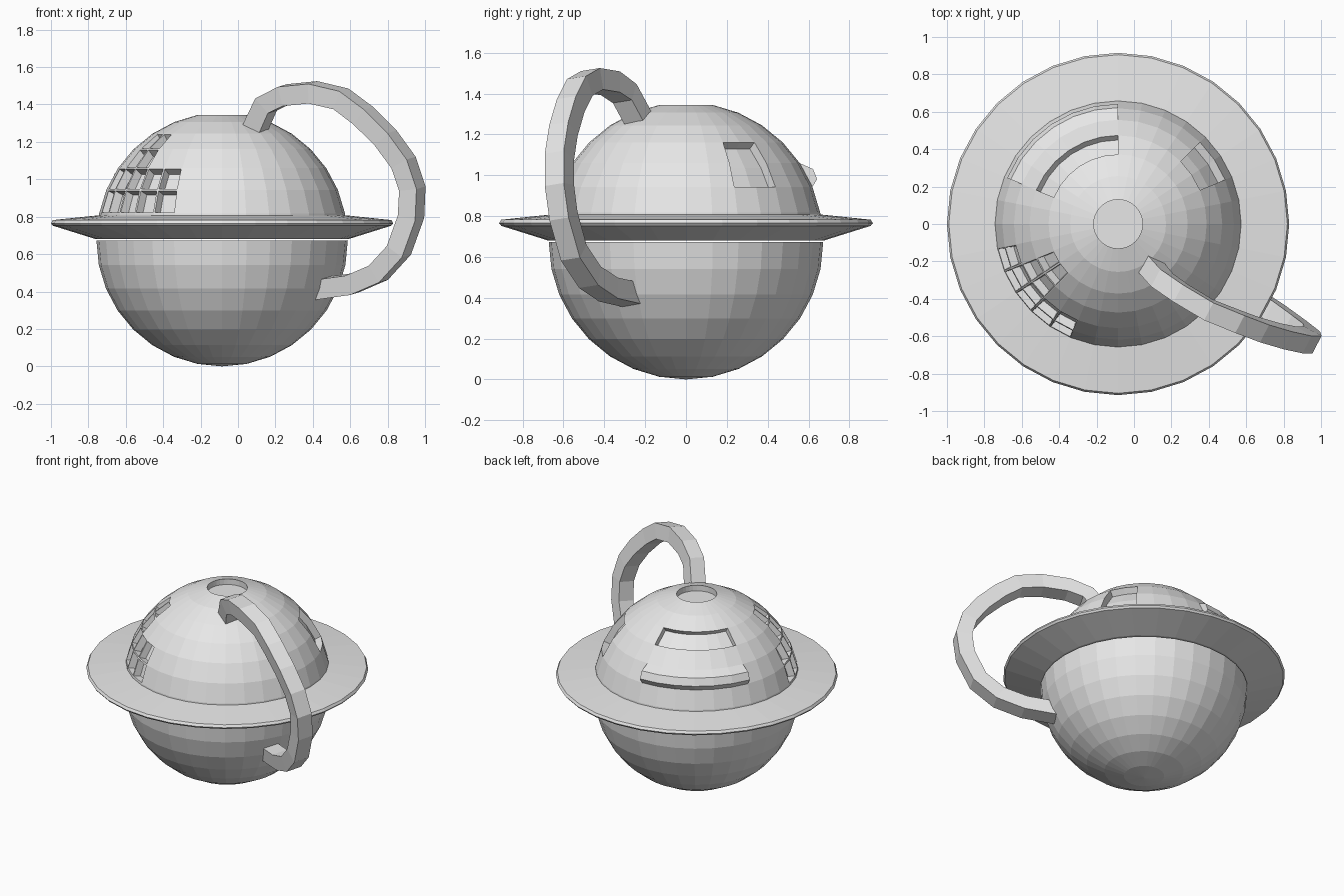
import bpy, bmesh, math
from mathutils import Vector

if "Cube" in bpy.data.objects:
    bpy.data.objects.remove(bpy.data.objects["Cube"])

SEG = 32
STEP = math.pi / 16          # polar step of the sphere halves
AXIS_X = -0.085              # vertical axis of the round body

grey = bpy.data.materials.new("light grey")
grey.diffuse_color = (0.8, 0.8, 0.8, 1)
grey.use_nodes = True
grey.node_tree.nodes["Principled BSDF"].inputs["Base Color"].default_value = grey.diffuse_color


def finish(bm, name, x=0.0):
    bmesh.ops.recalc_face_normals(bm, faces=bm.faces[:])
    mesh = bpy.data.meshes.new(name)
    bm.to_mesh(mesh)
    bm.free()
    mesh.materials.append(grey)
    ob = bpy.data.objects.new(name, mesh)
    ob.location.x = x
    bpy.context.collection.objects.link(ob)
    return ob


def lathe(profile, closed=False):
    """Revolve (radius, z) points; returns bmesh, rings and faces by (band, segment)."""
    bm = bmesh.new()
    rings = []
    for r, z in profile:
        rings.append([bm.verts.new((r * math.cos(2 * math.pi * j / SEG),
                                    r * math.sin(2 * math.pi * j / SEG), z))
                      for j in range(SEG)])
    faces = {}
    count = len(rings) if closed else len(rings) - 1
    for k in range(count):
        a, b = rings[k], rings[(k + 1) % len(rings)]
        for j in range(SEG):
            n = (j + 1) % SEG
            faces[k, j] = bm.faces.new((a[j], b[j], b[n], a[n]))
    return bm, rings, faces


def extrude(bm, group):
    res = bmesh.ops.extrude_face_region(bm, geom=group)
    bmesh.ops.delete(bm, geom=[f for f in group if f.is_valid], context='FACES_ONLY')
    return [g for g in res["geom"] if isinstance(g, bmesh.types.BMVert)]


def patch(faces, bands, segments):
    return [faces[k, j] for k in bands for j in segments]


# Lower hull: half sphere with closed pole
R, CZ = 0.672, 0.672
bm, rings, _ = lathe([(R * math.sin(k * STEP), CZ + R * math.cos(k * STEP)) for k in range(8, 16)])
pole = bm.verts.new((0, 0, CZ - R))
for j in range(SEG):
    bm.faces.new((rings[-1][j], pole, rings[-1][(j + 1) % SEG]))
finish(bm, "lower_hull", AXIS_X)

# Upper dome; band index k covers polar steps k+1 to k+2
R, CZ = 0.67, 0.687
centre = Vector((0, 0, CZ))
bm, rings, faces = lathe([(R * math.sin(k * STEP), CZ + R * math.cos(k * STEP)) for k in range(1, 9)])

# Sunken round hatch on top
cap = bm.faces.new(rings[0])
for v in extrude(bm, [cap]):
    v.co.z -= 0.04

# Sunken rear slot and right window
for bands, segments, depth in [((2,), range(8, 14), 0.035), ((3, 4), range(2, 4), 0.045)]:
    for v in extrude(bm, patch(faces, bands, segments)):
        v.co -= (v.co - centre).normalized() * depth

# Raised rear ledge
for v in extrude(bm, patch(faces, (4,), range(8, 14))):
    r, z = (0.622, 1.03) if v.co.z > 1.0 else (0.642, 0.98)
    flat = Vector((v.co.x, v.co.y)).normalized() * r
    v.co = (flat.x, flat.y, z)

# Grid of small sunken cells at front left
cells = patch(faces, (4, 5), range(17, 22)) + patch(faces, (2, 3), range(18, 20))
for f in bmesh.ops.inset_individual(bm, faces=cells, thickness=0.008)["faces"]:
    pass
for f in cells:
    mid = f.calc_center_median()
    inward = (centre - mid).normalized() * 0.045
    for v in extrude(bm, [f]):
        v.co = mid + (v.co - mid) * 0.85 + inward
finish(bm, "upper_dome", AXIS_X)

# Wide tapered ring around the middle
bm, _, _ = lathe([(0.62, 0.81), (0.665, 0.807), (0.905, 0.782), (0.915, 0.765),
                  (0.905, 0.752), (0.675, 0.68), (0.62, 0.68)], closed=True)
finish(bm, "saucer_ring", AXIS_X)

# Square-section handle looping over the ring
path = [Vector(p) for p in [
    (.09, -.23, 1.27), (.15, -.30, 1.40), (.25, -.37, 1.45), (.40, -.46, 1.465),
    (.55, -.52, 1.43), (.67, -.565, 1.34), (.79, -.60, 1.22), (.885, -.62, 1.09),
    (.932, -.62, .95), (.925, -.60, .80), (.86, -.55, .62), (.75, -.47, .50),
    (.61, -.38, .44), (.43, -.27, .415)]]
side = Vector((0.46, 0.876, 0.14)).normalized()
H = 0.053
bm = bmesh.new()
loops = []
for i, p in enumerate(path):
    tangent = path[min(i + 1, len(path) - 1)] - path[max(i - 1, 0)]
    out = side.cross(tangent).normalized()
    loops.append([bm.verts.new(p + side * a * H + out * b * H)
                  for a, b in ((-1, -1), (1, -1), (1, 1), (-1, 1))])
for a, b in zip(loops, loops[1:]):
    for j in range(4):
        n = (j + 1) % 4
        bm.faces.new((a[j], a[n], b[n], b[j]))
bm.faces.new(loops[0])
bm.faces.new(loops[-1])
finish(bm, "loop_handle")
